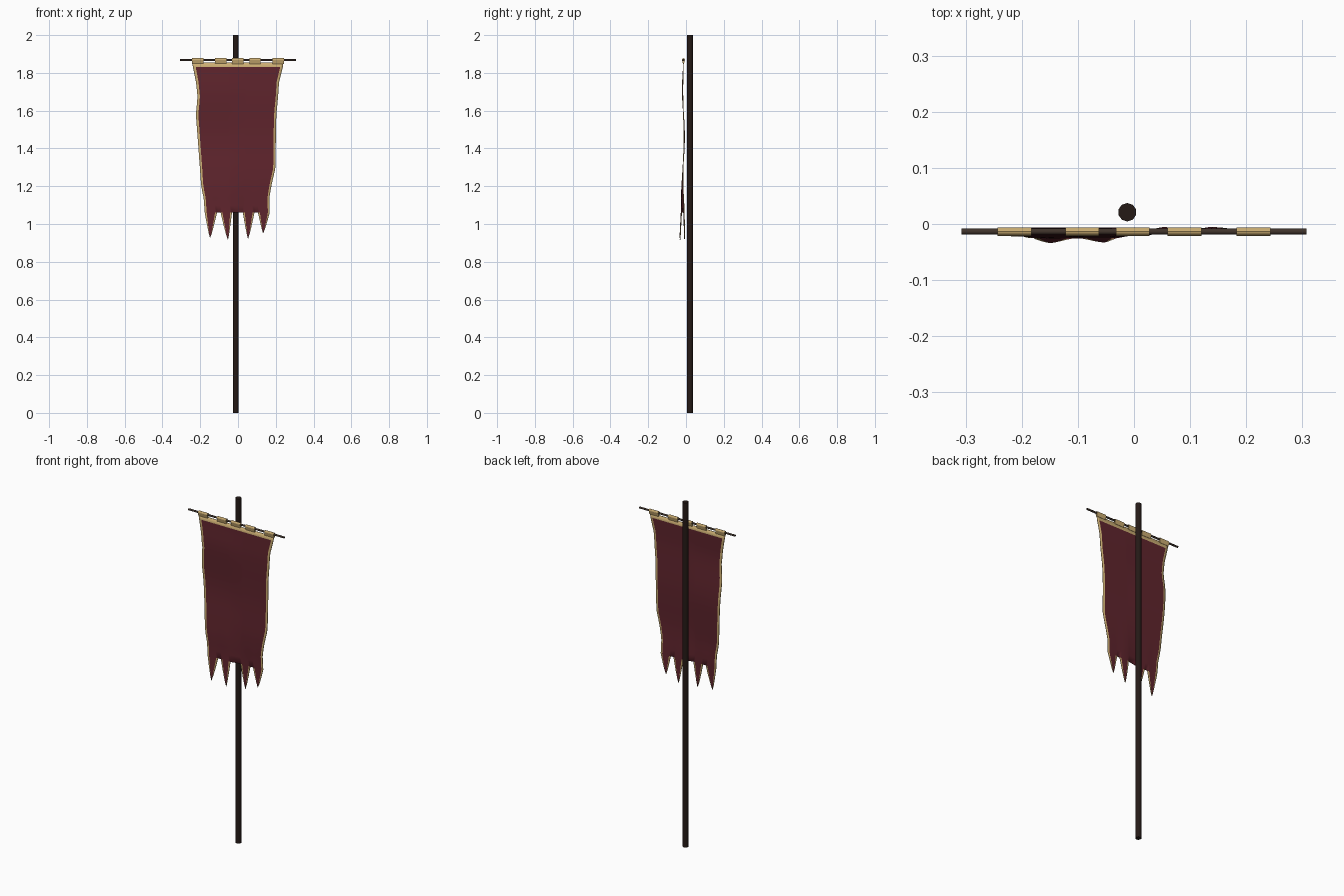
import bpy, bmesh, math
from mathutils import Vector

if "Cube" in bpy.data.objects:
    bpy.data.objects.remove(bpy.data.objects["Cube"])


def material(name, rgb):
    m = bpy.data.materials.new(name)
    m.diffuse_color = (*rgb, 1)
    m.use_nodes = True
    m.node_tree.nodes["Principled BSDF"].inputs["Base Color"].default_value = m.diffuse_color
    return m


WOOD = material("dark_wood", (0.018, 0.010, 0.008))
BAR = material("bar_wood", (0.05, 0.033, 0.024))
RED = material("maroon_cloth", (0.115, 0.018, 0.026))
GOLD = material("gold_trim", (0.60, 0.42, 0.17))


def rod(name, radius, length, loc, rot, sides, mat):
    bpy.ops.mesh.primitive_cylinder_add(vertices=sides, radius=radius, depth=length,
                                        location=loc, rotation=rot)
    ob = bpy.context.object
    ob.name = name
    ob.data.materials.append(mat)
    bpy.ops.object.shade_smooth_by_angle(angle=math.radians(50))
    return ob


def mesh_object(name, bm, mats):
    me = bpy.data.meshes.new(name)
    bm.to_mesh(me)
    bm.free()
    ob = bpy.data.objects.new(name, me)
    bpy.context.collection.objects.link(ob)
    for m in mats:
        me.materials.append(m)
    return ob


def lerp_table(table, z):
    for (z0, a), (z1, b) in zip(table, table[1:]):
        if z <= z0 and z >= z1:
            return a + (b - a) * (z0 - z) / (z0 - z1)
    return table[-1][1]


# Pole and crossbar
rod("pole", 0.0165, 2.0, (-0.012, 0.021, 1.0), (0, 0, 0), 10, WOOD)
rod("crossbar", 0.0055, 0.614, (0, -0.0135, 1.868), (0, math.pi / 2, 0), 8, BAR)

# Hanging loops: teardrop profile swept along the bar
for i, cx in enumerate((-0.213, -0.092, -0.002, 0.09, 0.213)):
    bm = bmesh.new()
    arc = [math.radians(a) for a in range(-30, 211, 30)]
    prof = [(-0.0135 + 0.0075 * math.cos(a), 1.869 + 0.009 * math.sin(a)) for a in arc]
    prof += [(-0.016, 1.848), (-0.011, 1.848)]
    ends = [[bm.verts.new((cx + s * 0.03, y, z)) for y, z in prof] for s in (-1, 1)]
    n = len(prof)
    for j in range(n):
        k = (j + 1) % n
        bm.faces.new((ends[0][j], ends[0][k], ends[1][k], ends[1][j]))
    for e in ends:
        bm.faces.new(e)
    bmesh.ops.recalc_face_normals(bm, faces=bm.faces)
    mesh_object(f"hanging_loop_{i + 1}", bm, [GOLD])

# Cloth outline: side edges by height, and the torn tails (left, right, tip)
LEFT = [(1.855, -0.243), (1.83, -0.238), (1.75, -0.222), (1.67, -0.214), (1.58, -0.223),
        (1.45, -0.213), (1.3, -0.202), (1.2, -0.195), (1.14, -0.182), (1.06, -0.176)]
RIGHT = [(1.855, 0.24), (1.83, 0.237), (1.75, 0.217), (1.67, 0.212), (1.58, 0.203),
         (1.45, 0.200), (1.3, 0.199), (1.2, 0.176), (1.14, 0.166), (1.06, 0.168)]
TAILS = [(-0.176, -0.111, -0.148, 0.925), (-0.092, -0.032, -0.053, 0.915),
         (0.026, 0.087, 0.053, 0.920), (0.106, 0.168, 0.133, 0.950)]
FRACS = (0, 0.16, 0.5, 0.84, 1)


def drape(x, z):
    t = min(1, max(0, (1.855 - z) / 0.75))
    low = max(0, (1.25 - z) / 0.3)
    y = -0.014 - 0.006 * math.sin(t * 9) * (1 if x < 0 else 0.5) * min(1, t * 6)
    y += low * (0.012 * math.sin(x * 14) - 0.003 + 0.003 * math.sin(x * 45))
    return Vector((x, max(-0.032, min(0.003, y)), z))


bm = bmesh.new()


def strip_grid(rows, is_gold):
    vs = [[bm.verts.new(drape(x, z)) for x, z in r] for r in rows]
    for j in range(len(vs) - 1):
        for i in range(len(vs[0]) - 1):
            f = bm.faces.new((vs[j][i], vs[j + 1][i], vs[j + 1][i + 1], vs[j][i + 1]))
            f.material_index = int(is_gold(i, j))


cols = [a + (b - a) * f for a, b, _, _ in TAILS for f in FRACS]
us = [(x + 0.176) / 0.344 for x in cols]
heights = [1.855, 1.83] + [1.83 - 0.77 * i / 20 for i in range(1, 21)]
body = []
for z in heights:
    l, r = lerp_table(LEFT, z), lerp_table(RIGHT, z)
    body.append([(l + (r - l) * u, max(z, 1.06)) for u in us])
last = len(us) - 2
strip_grid(body, lambda i, j: j == 0 or i in (0, last))

# Torn tails, tapering to points with a slight bulge
for a, b, tx, tz in TAILS:
    rows = []
    for k in range(6):
        t = k / 5
        w = (1 - t) ** 0.85
        l, r = tx + (a - tx) * w, tx + (b - tx) * w
        rows.append([(l + (r - l) * f, 1.06 + (tz - 1.06) * t) for f in FRACS])
    strip_grid(rows, lambda i, j: i in (0, 3))

bmesh.ops.remove_doubles(bm, verts=bm.verts, dist=0.0003)
bmesh.ops.recalc_face_normals(bm, faces=bm.faces)
for f in bm.faces:
    f.smooth = True
cloth = mesh_object("banner_cloth", bm, [RED, GOLD])
solid = cloth.modifiers.new("thickness", 'SOLIDIFY')
solid.thickness = 0.004
solid.offset = 0
